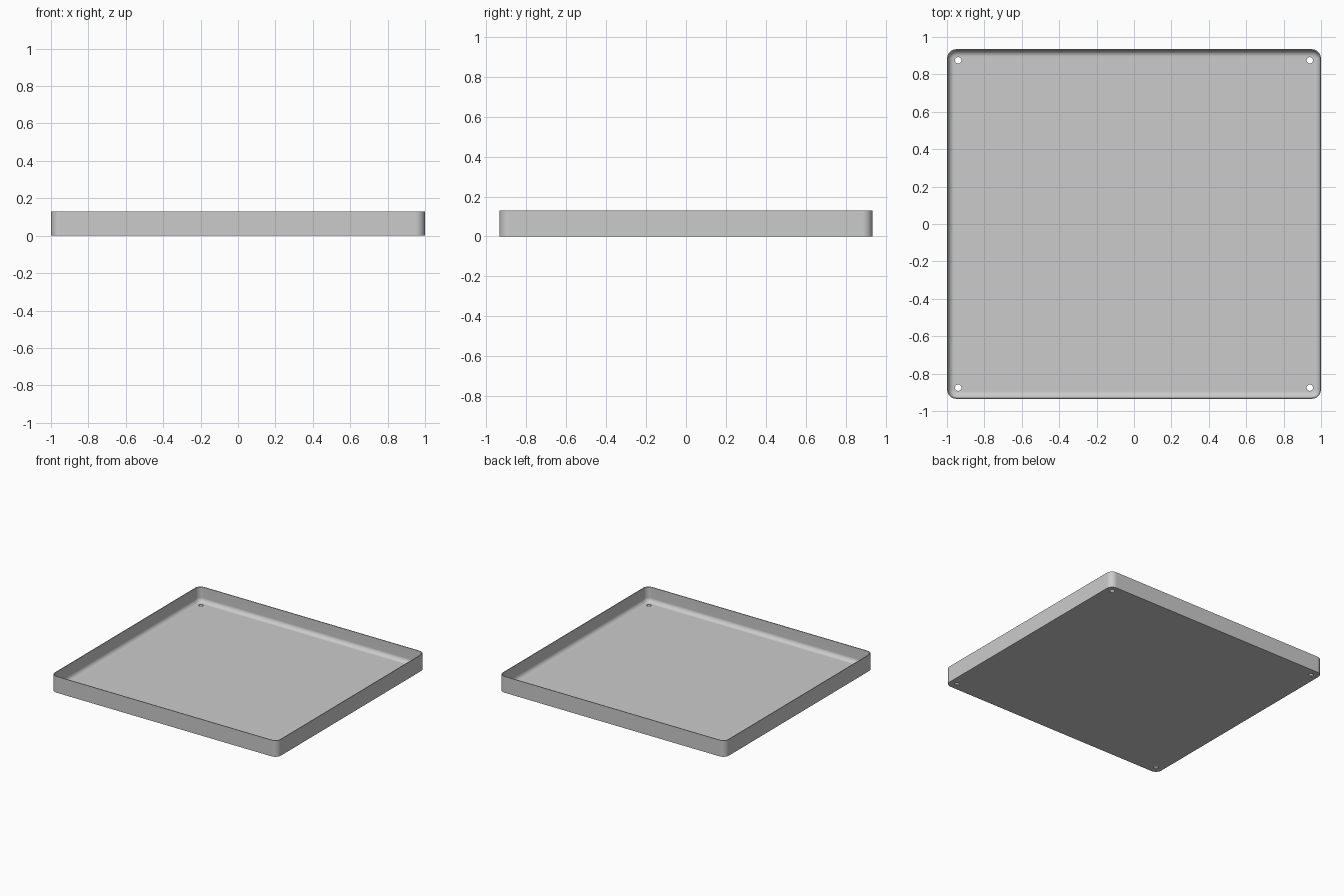
import bpy
import bmesh
import math

if "Cube" in bpy.data.objects:
    bpy.data.objects.remove(bpy.data.objects["Cube"], do_unlink=True)

# Overall sizes
HALF_X, HALF_Y, HEIGHT = 1.0, 0.935, 0.13
CORNER = 0.05            # outer corner radius
WALL, FLOOR = 0.006, 0.01
FILLET = 0.034           # inner radius between wall and floor
HOLE_X, HOLE_Y, HOLE_R = 0.94, 0.875, 0.017
CORNER_STEPS, FILLET_STEPS = 8, 8

# Single grey material
grey = bpy.data.materials.new("plain grey")
grey.use_nodes = True
grey.diffuse_color = (0.6, 0.6, 0.6, 1)
grey.node_tree.nodes["Principled BSDF"].inputs["Base Color"].default_value = (0.6, 0.6, 0.6, 1)


def rounded_ring(bm, inset, z):
    """Rounded rectangle of vertices, moved inwards by inset, at height z."""
    r = CORNER - inset
    cx, cy = HALF_X - CORNER, HALF_Y - CORNER
    ring = []
    for k, (sx, sy) in enumerate([(1, 1), (-1, 1), (-1, -1), (1, -1)]):
        for i in range(CORNER_STEPS + 1):
            a = math.pi / 2 * (k + i / CORNER_STEPS)
            ring.append(bm.verts.new((sx * cx + r * math.cos(a),
                                      sy * cy + r * math.sin(a), z)))
    return ring


def link(obj):
    bpy.context.collection.objects.link(obj)
    return obj


# Tray section: outside bottom, outside rim, inside rim, fillet down to the floor
section = [(0, 0), (0, HEIGHT), (WALL, HEIGHT)]
for i in range(FILLET_STEPS + 1):
    a = math.pi / 2 * i / FILLET_STEPS
    section.append((WALL + FILLET * (1 - math.cos(a)),
                    FLOOR + FILLET * (1 - math.sin(a))))

bm = bmesh.new()
rings = [rounded_ring(bm, inset, z) for inset, z in section]
for low, high in zip(rings, rings[1:]):
    n = len(low)
    for i in range(n):
        j = (i + 1) % n
        bm.faces.new((low[i], low[j], high[j], high[i]))
bm.faces.new(rings[0][::-1])
bm.faces.new(rings[-1])
bmesh.ops.recalc_face_normals(bm, faces=bm.faces)
mesh = bpy.data.meshes.new("tray")
bm.to_mesh(mesh)
bm.free()
mesh.materials.append(grey)
tray = link(bpy.data.objects.new("tray", mesh))

# Four corner drain holes
bm = bmesh.new()
for sx in (-1, 1):
    for sy in (-1, 1):
        made = bmesh.ops.create_cone(bm, cap_ends=True, segments=24, radius1=HOLE_R,
                                     radius2=HOLE_R, depth=0.1)
        bmesh.ops.translate(bm, verts=made["verts"], vec=(sx * HOLE_X, sy * HOLE_Y, 0))
cut_mesh = bpy.data.meshes.new("hole_cutter")
bm.to_mesh(cut_mesh)
bm.free()
cut_mesh.materials.append(grey)
cutter = link(bpy.data.objects.new("hole_cutter", cut_mesh))
cutter.hide_render = True

cut = tray.modifiers.new("holes", 'BOOLEAN')
cut.operation = 'DIFFERENCE'
cut.solver = 'EXACT'
cut.object = cutter

for obj in bpy.context.selected_objects:
    obj.select_set(False)
tray.select_set(True)
bpy.context.view_layer.objects.active = tray
bpy.ops.object.modifier_apply(modifier=cut.name)
bpy.data.objects.remove(cutter, do_unlink=True)

# Smooth corners and fillet, flat floor and walls
bpy.ops.object.shade_smooth_by_angle(angle=math.radians(30))
weighted = tray.modifiers.new("even shading", 'WEIGHTED_NORMAL')
weighted.keep_sharp = True
